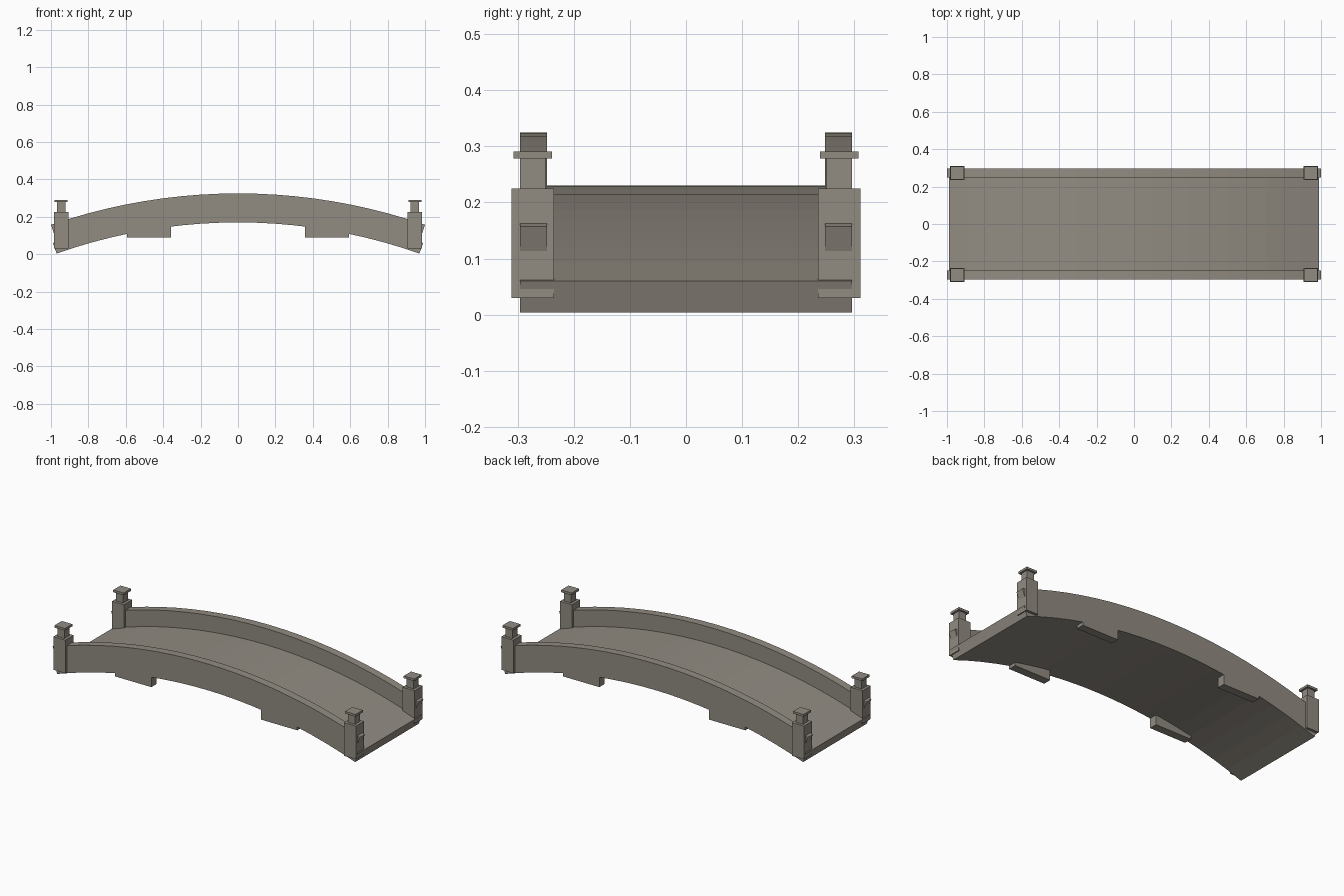
import bpy, bmesh, math

if "Cube" in bpy.data.objects:
    bpy.data.objects.remove(bpy.data.objects["Cube"])

stone = bpy.data.materials.new("weathered_stone")
stone.diffuse_color = (0.285, 0.26, 0.222, 1)
stone.use_nodes = True
stone.node_tree.nodes["Principled BSDF"].inputs["Base Color"].default_value = stone.diffuse_color

R = 2.97            # radius of the walking surface
CZ = 0.23 - R       # height of the arc centre


def finish(name, bm):
    bmesh.ops.recalc_face_normals(bm, faces=bm.faces)
    mesh = bpy.data.meshes.new(name)
    bm.to_mesh(mesh)
    bm.free()
    mesh.materials.append(stone)
    obj = bpy.data.objects.new(name, mesh)
    bpy.context.collection.objects.link(obj)
    return obj


def arch(name, r0, r1, y0, y1, half_angle, n=20):
    """Rectangular section swept along the bridge arc in n flat segments."""
    bm = bmesh.new()
    rings = []
    for i in range(n + 1):
        a = half_angle * (2 * i / n - 1)
        rings.append([bm.verts.new((r * math.sin(a), y, CZ + r * math.cos(a)))
                      for r, y in ((r0, y0), (r1, y0), (r1, y1), (r0, y1))])
    for p, q in zip(rings, rings[1:]):
        for k in range(4):
            m = (k + 1) % 4
            bm.faces.new((p[k], p[m], q[m], q[k]))
    bm.faces.new(rings[0])
    bm.faces.new(rings[-1])
    return finish(name, bm)


def boxes(name, parts):
    """Boxes given as (centre x, centre y, half x, half y, z low, z high)."""
    bm = bmesh.new()
    for cx, cy, hx, hy, z0, z1 in parts:
        vs = bmesh.ops.create_cube(bm, size=2)["verts"]
        for v in vs:
            v.co = (cx + v.co.x * hx, cy + v.co.y * hy,
                    (z0 + z1) / 2 + v.co.z * (z1 - z0) / 2)
    return finish(name, bm)


# Deck slab
arch("deck", R - 0.06, R, -0.296, 0.296, math.asin(0.99 / R))

for sy, side in ((-1, "front"), (1, "back")):
    # Parapet rail following the deck
    arch(side + "_rail", R - 0.005, R + 0.095, sy * 0.248, sy * 0.296,
         math.asin(1.0 / (R + 0.095)))
    for sx, end in ((-1, "left"), (1, "right")):
        x, y = sx * 0.946, sy * 0.273
        # Corner post with neck and flat cap
        boxes(f"{side}_{end}_post", [
            (x, y, 0.039, 0.038, 0.03, 0.225),
            (x, y, 0.023, 0.023, 0.225, 0.28),
            (x, y, 0.034, 0.034, 0.278, 0.291)])
        # Support block under the deck edge
        boxes(f"{side}_{end}_support", [
            (sx * 0.475, sy * 0.272, 0.118, 0.024, 0.09, 0.175)])
